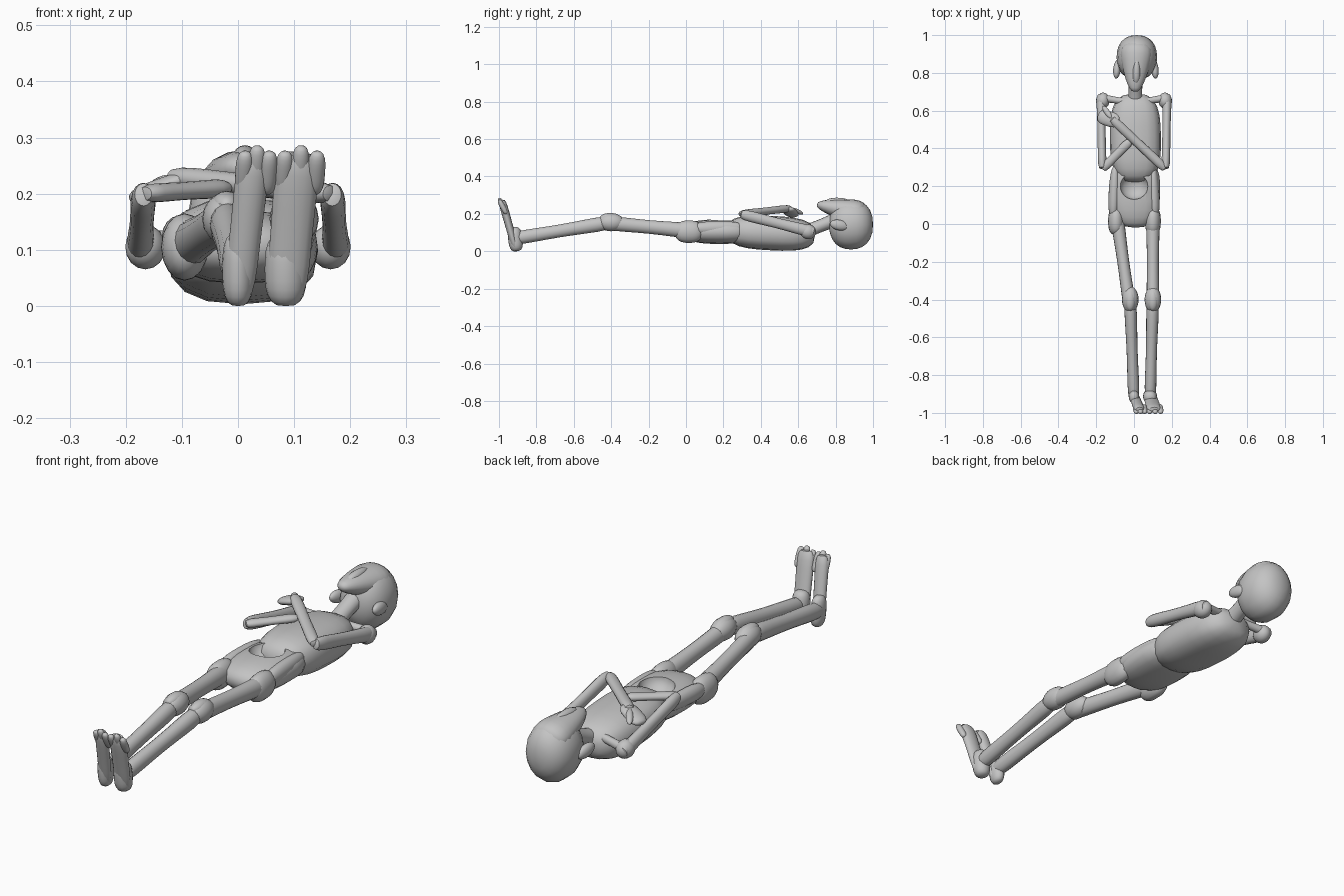
import bpy, bmesh, math
from mathutils import Vector

if "Cube" in bpy.data.objects:
    bpy.data.objects.remove(bpy.data.objects["Cube"], do_unlink=True)

grey = bpy.data.materials.new("bone grey")
grey.use_nodes = True
colour = (.55, .55, .55, 1)
grey.diffuse_color = colour
grey.node_tree.nodes["Principled BSDF"].inputs["Base Color"].default_value = colour

UP = Vector((0, 0, 1))
FORWARD = Vector((0, 1, 0))


def smooth(ob):
    """Shade one part softly while keeping its sharp edges."""
    bpy.ops.object.select_all(action='DESELECT')
    ob.select_set(True)
    bpy.context.view_layer.objects.active = ob
    bpy.ops.object.shade_smooth_by_angle(angle=math.radians(50))


def limb(name, start, end, width, depth, blunt=2, taper=1, waist=0, square=1, up=UP):
    """Rounded bar between two points.

    blunt squares off the ends, taper scales the start against the end,
    waist thins the middle like the shaft of a bone, and square below one
    makes the cross-section boxier.
    """
    start, end = Vector(start), Vector(end)
    along = (end - start).normalized()
    side = up.cross(along).normalized()
    top = along.cross(side)
    bm = bmesh.new()
    bmesh.ops.create_uvsphere(bm, u_segments=16, v_segments=12, radius=1)
    for vert in bm.verts:
        x, y, u = vert.co
        u = max(-1, min(1, u))
        t = (u + 1) / 2
        around = max(math.hypot(x, y), .001)
        x = math.copysign(abs(x / around) ** square, x)
        y = math.copysign(abs(y / around) ** square, y)
        size = (1 - abs(u) ** blunt) ** (1 / blunt)
        size *= (taper + (1 - taper) * t) * (1 - waist * (1 - u * u))
        vert.co = start.lerp(end, t) + (side * (x * width) + top * (y * depth)) * size
    mesh = bpy.data.meshes.new(name)
    bm.to_mesh(mesh)
    bm.free()
    mesh.materials.append(grey)
    ob = bpy.data.objects.new(name, mesh)
    bpy.context.collection.objects.link(ob)
    smooth(ob)
    return ob


def bone(name, start, end, width, depth, taper=1, waist=.3):
    """Long bone with thicker joints at both ends."""
    return limb(name, start, end, width, depth, blunt=4, taper=taper, waist=waist)


# Head: round skull with a raised face narrowing to the chin
limb("skull", (.015, .765, .143), (.015, 1, .143), width=.107, depth=.133, blunt=2.3)
limb("face", (.005, .7, .25), (.015, .96, .2), width=.105, depth=.08, blunt=3, taper=.35)
limb("nose", (.01, .74, .26), (.015, .87, .27), width=.018, depth=.018, taper=1.4)
bone("neck", (.005, .6, .09), (.01, .83, .18), width=.048, depth=.045, waist=.25)

# Ribcage
limb("ribcage", (.005, .69, .085), (.01, .22, .11), width=.135, depth=.092, blunt=3,
     square=.8)

# Pelvis with a sunken hollow in the belly
pelvis = limb("pelvis", (.01, .36, .105), (.005, -.02, .105), width=.128, depth=.064,
              blunt=2.6, taper=1.05, square=.85)
hollow = limb("hollow_cutter", (0, .13, .17), (0, .27, .17), width=.075, depth=.06)
cut = pelvis.modifiers.new("Hollow", 'BOOLEAN')
cut.object = hollow
bpy.context.view_layer.objects.active = pelvis
bpy.ops.object.modifier_apply(modifier=cut.name)
bpy.data.objects.remove(hollow, do_unlink=True)
smooth(pelvis)

# Paired parts of the head, shoulders, arms and hips
elbows = {}
for word, s in (("left", 1), ("right", -1)):
    limb(word + "_ear", (s * .105 + .01, .77, .15), (s * .095 + .01, .87, .13),
         width=.02, depth=.028)
    shoulder = Vector((s * .175, .69, .1))
    elbow = Vector((s * .168, .29, .2))
    elbows[word] = elbow
    bone(word + "_upper_arm", shoulder, elbow, width=.027, depth=.035, taper=1.1, waist=.25)
    limb(word + "_shoulder", (s * .16, .695, .1), (s * .17, .61, .11), width=.036, depth=.04)
    bone(word + "_collarbone", (0, .64, .13), (s * .185, .67, .11), width=.025, depth=.025)
    limb(word + "_hip_crest", (s * .1, .31, .13), (s * .11, .03, .12),
         width=.032, depth=.04, blunt=2.5, taper=.8)

# Crossed forearms, the left one reaching the opposite shoulder
wrist = Vector((-.12, .56, .23))
bone("left_forearm", elbows["left"], wrist, width=.029, depth=.024, waist=.2)
limb("left_hand", (-.08, .54, .23), (-.19, .575, .19), width=.04, depth=.018, blunt=3)
limb("left_thumb", wrist, (-.165, .625, .2), width=.015, depth=.012)
bone("right_forearm", elbows["right"], (-.02, .44, .21), width=.028, depth=.02, waist=.2)

# Legs: thigh, knee, shin, then a foot with its toes pointing up
for word, hip_x, knee_x, heel_x, toe_x, sole in (
        ("right", -.095, -.02, 0, .03, .033), ("left", .1, .1, .085, .108, .044)):
    knee = Vector((knee_x, -.4, .155))
    limb(word + "_hip", (hip_x, .09, .105), (hip_x, -.06, .105),
         width=.042, depth=.06, blunt=2.5)
    bone(word + "_thigh", (hip_x, .07, .105), knee - FORWARD * .06,
         width=.04, depth=.046, taper=1.1, waist=.25)
    limb(word + "_knee", knee + FORWARD * .07, knee - FORWARD * .07,
         width=.044, depth=.048)
    limb(word + "_kneecap", knee + Vector((0, .05, .025)), knee + Vector((0, -.06, .025)),
         width=.028, depth=.025)
    bone(word + "_shin", knee, (heel_x, -.94, .065), width=.037, depth=.043, taper=1.1,
         waist=.25)
    limb(word + "_heel", (heel_x, -.905, 0), (heel_x, -.92, .13),
         width=sole * .85, depth=.038, blunt=3, up=FORWARD)
    limb(word + "_foot", (heel_x, -.91, .01), (toe_x, -.985, .275),
         width=sole, depth=.024, blunt=4, taper=.9, waist=.1, up=FORWARD)
    for i in range(3):
        x = toe_x + sole * (i - 1) * .65
        limb(f"{word}_toe_{i + 1}", (x, -.96, .2), (x + .005, -1, .275 + .01 * (i % 2)),
             width=.016, depth=.014, blunt=3, up=FORWARD)
